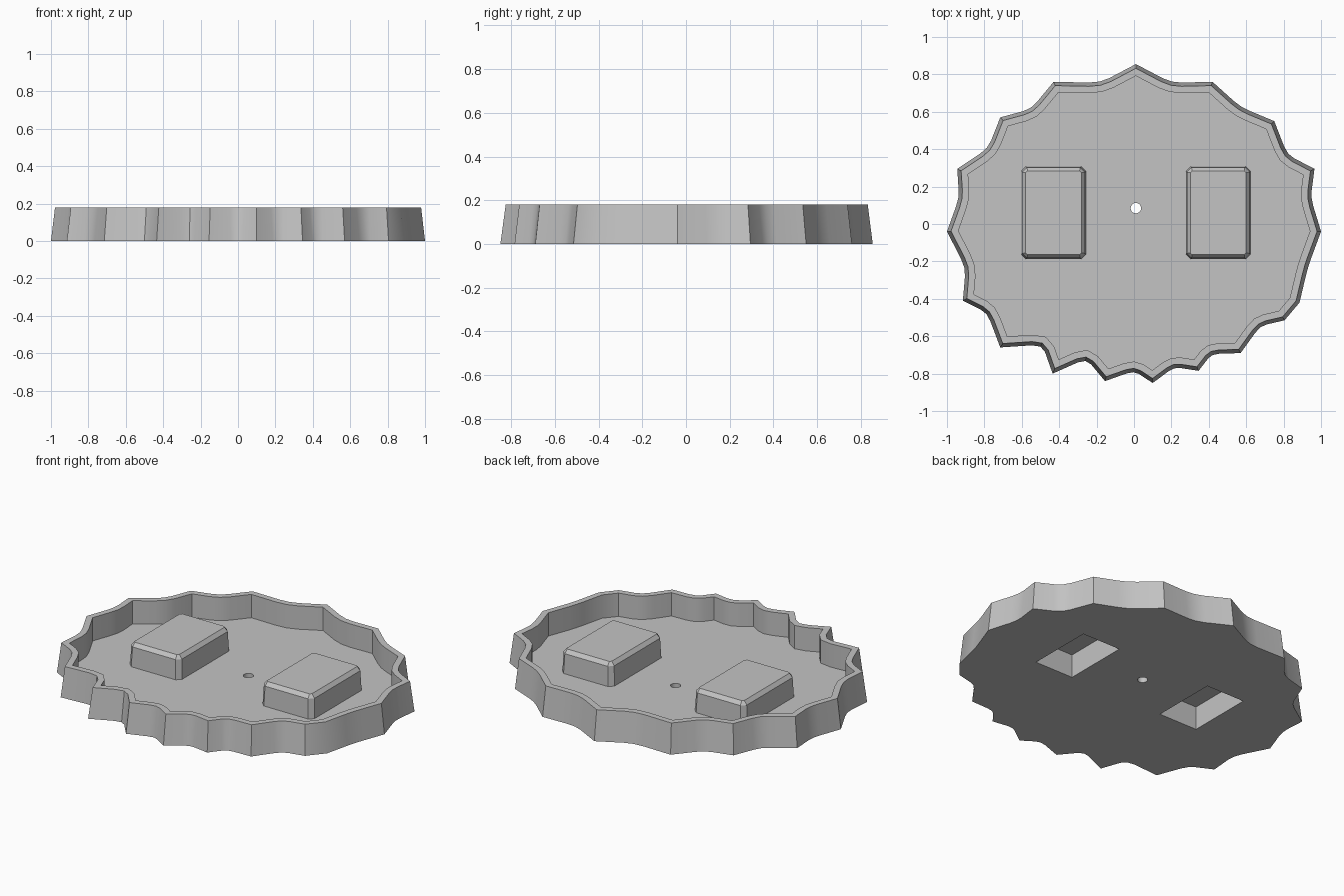
import bpy, bmesh, math
from mathutils import Vector

cube = bpy.data.objects.get("Cube")
if cube:
    bpy.data.objects.remove(cube, do_unlink=True)

HEIGHT = 0.18
FLOOR = 0.04

# Scalloped outline, clockwise from the back tip
OUTLINE = [Vector(p) for p in [
    (0.01, 0.855), (0.2, 0.755), (0.42, 0.76), (0.57, 0.625), (0.75, 0.55),
    (0.82, 0.37), (0.965, 0.295), (0.945, 0.14), (1, -0.04), (0.93, -0.23),
    (0.885, -0.42), (0.805, -0.515), (0.675, -0.545), (0.57, -0.69),
    (0.415, -0.695), (0.345, -0.785), (0.215, -0.765), (0.1, -0.85),
    (0, -0.785), (-0.155, -0.84), (-0.255, -0.72), (-0.435, -0.8),
    (-0.49, -0.645), (-0.715, -0.66), (-0.785, -0.475), (-0.915, -0.41),
    (-0.9, -0.235), (-1, -0.04), (-0.935, 0.14), (-0.945, 0.295),
    (-0.78, 0.405), (-0.715, 0.57), (-0.55, 0.615), (-0.43, 0.76),
    (-0.18, 0.755)]]


def neighbours(points):
    for i, p in enumerate(points):
        yield points[i - 1], p, points[(i + 1) % len(points)]


def soften_valleys(points):
    """Round the inward corners and keep the outward tips sharp."""
    result = []
    for before, p, after in neighbours(points):
        if (p - before).cross(after - p) > 0:
            a, b = p.lerp(before, 0.25), p.lerp(after, 0.25)
            result += [a, (a + b + 2 * p) / 4, b]
        else:
            result.append(p)
    return result


def inset(points, amount):
    """Move a clockwise outline inward with mitred corners."""
    result = []
    for before, p, after in neighbours(points):
        d1, d2 = (p - before).normalized(), (after - p).normalized()
        n1, n2 = Vector((d1.y, -d1.x)), Vector((d2.y, -d2.x))
        result.append(p + (n1 + n2) * amount / max(1 + n1.dot(n2), 0.4))
    return result


def rectangle(center, width, depth):
    x, y = center
    return [Vector((x + sx * width / 2, y + sy * depth / 2))
            for sx, sy in ((-1, -1), (-1, 1), (1, 1), (1, -1))]


def chamfered(center, width, depth, cut):
    result = []
    for before, p, after in neighbours(rectangle(center, width, depth)):
        result += [p + (q - p).normalized() * cut for q in (before, after)]
    return result


def circle(center, radius, count=20):
    steps = [math.tau * i / count for i in range(count)]
    return [Vector(center) + radius * Vector((math.cos(a), math.sin(a))) for a in steps]


bm = bmesh.new()


def ring(points, z):
    return [bm.verts.new((p.x, p.y, z)) for p in points]


def loft(rings, cap=False):
    for low, high in zip(rings, rings[1:]):
        for i in range(len(low)):
            j = (i + 1) % len(low)
            bm.faces.new((low[i], low[j], high[j], high[i]))
    if cap:
        bm.faces.new(rings[-1])


def fill(rings):
    """Fill the first ring, leaving the other rings as openings."""
    edges = []
    for loop in rings:
        for i, v in enumerate(loop):
            w = loop[i - 1]
            edges.append(bm.edges.get((v, w)) or bm.edges.new((v, w)))
    bmesh.ops.triangle_fill(bm, use_beauty=True, edges=edges, normal=(0, 0, 1))


# Rim: drafted outer wall, flat lip and inner wall
outline = soften_valleys(OUTLINE)
rim = [ring(outline, 0), ring(inset(outline, 0.02), HEIGHT),
       ring(inset(outline, 0.056), HEIGHT), ring(inset(outline, 0.056), FLOOR)]
loft(rim)
underside, floor = [rim[0]], [rim[-1]]

# Raised hollow housings with a pocket open from below
for x in (-0.43, 0.45):
    center = (x, 0.06)
    shell = [ring(chamfered(center, w, d, c), z) for w, d, c, z in (
        (0.345, 0.495, 0.025, FLOOR), (0.335, 0.485, 0.025, HEIGHT - 0.022),
        (0.298, 0.448, 0.01, HEIGHT))]
    loft(shell, cap=True)
    floor.append(shell[0])
    pocket = [ring(rectangle(center, 0.255, 0.4), z) for z in (0, HEIGHT - FLOOR)]
    loft(pocket, cap=True)
    underside.append(pocket[0])

# Small hole through the floor
hole = [ring(circle((0.01, 0.085), 0.028), z) for z in (0, FLOOR)]
loft(hole)
underside.append(hole[0])
floor.append(hole[1])

fill(underside)
fill(floor)
bmesh.ops.recalc_face_normals(bm, faces=bm.faces)

mesh = bpy.data.meshes.new("scalloped_tray")
bm.to_mesh(mesh)
bm.free()
tray = bpy.data.objects.new("scalloped_tray", mesh)
bpy.context.collection.objects.link(tray)

# Plain grey material
grey = bpy.data.materials.new("plain_grey")
grey.use_nodes = True
color = (0.55, 0.55, 0.55, 1)
grey.diffuse_color = color
for node in grey.node_tree.nodes:
    if node.type == 'BSDF_PRINCIPLED':
        node.inputs["Base Color"].default_value = color
mesh.materials.append(grey)

bpy.ops.object.select_all(action='DESELECT')
tray.select_set(True)
bpy.context.view_layer.objects.active = tray
bpy.ops.object.shade_smooth_by_angle(angle=math.radians(30))
